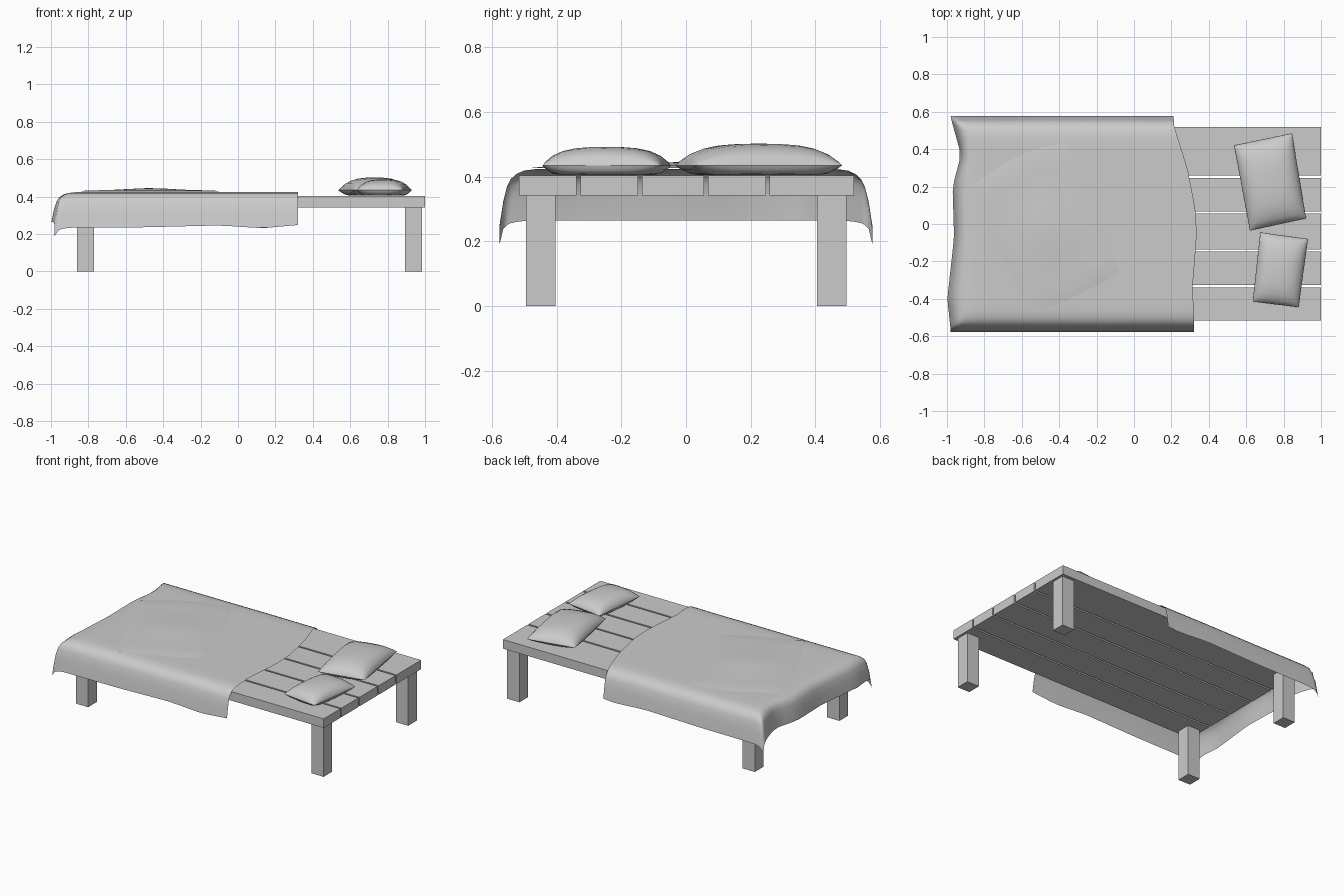
import bpy, math

if "Cube" in bpy.data.objects:
    bpy.data.objects.remove(bpy.data.objects["Cube"])


def lerp_table(table, t):
    """Piecewise linear lookup in a short list of (t, value)."""
    if t <= table[0][0]:
        return table[0][1]
    for (a, va), (b, vb) in zip(table, table[1:]):
        if t <= b:
            return va + (vb - va) * (t - a) / (b - a)
    return table[-1][1]


def add_mesh(name, verts, faces, smooth=None):
    me = bpy.data.meshes.new(name)
    me.from_pydata(verts, [], faces)
    me.update()
    ob = bpy.data.objects.new(name, me)
    bpy.context.collection.objects.link(ob)
    if smooth:
        bpy.ops.object.select_all(action='DESELECT')
        ob.select_set(True)
        bpy.context.view_layer.objects.active = ob
        bpy.ops.object.shade_smooth_by_angle(angle=math.radians(smooth))
    return ob


def box(name, x0, x1, y0, y1, z0, z1):
    v = [(x, y, z) for x in (x0, x1) for y in (y0, y1) for z in (z0, z1)]
    f = [(0, 1, 3, 2), (4, 6, 7, 5), (0, 4, 5, 1), (2, 3, 7, 6), (0, 2, 6, 4), (1, 5, 7, 3)]
    return add_mesh(name, v, f)


def grid_faces(nu, nv, start=0, flip=False):
    out = []
    for i in range(nu - 1):
        for j in range(nv - 1):
            a = start + i * nv + j
            q = (a, a + nv, a + nv + 1, a + 1)
            out.append(q[::-1] if flip else q)
    return out


def bilinear(c, u, v):
    return [(c[0][k] * (1 - u) + c[1][k] * u) * (1 - v)
            + (c[3][k] * (1 - u) + c[2][k] * u) * v for k in (0, 1)]


# Slatted bed top
edges = [-0.517, -0.333, -0.142, 0.062, 0.253, 0.519]
for i, (a, b) in enumerate(zip(edges, edges[1:])):
    g0 = 0.006 if i else 0
    g1 = 0.006 if i < 4 else 0
    box(f"plank_{i + 1}", -0.88, 1.0, a + g0, b - g1, 0.342, 0.403)

# Four legs
for xn, x in (("foot", -0.86), ("head", 0.893)):
    for yn, y in (("front", -0.495), ("back", 0.405)):
        box(f"{xn}_{yn}_leg", x, x + 0.091, y, y + 0.091, 0, 0.342)

# Blanket: flat on top, draped over the foot end and both sides
TOP = 0.424
DRAPE = [(0, 0), (0.35, 0.03), (0.55, 0.09), (0.7, 0.18), (0.8, 0.31), (0.9, 0.58), (1, 1)]
LEFT = [(-0.57, -0.98), (-0.4, -0.998), (-0.07, -0.962), (0.2, -0.97), (0.37, -0.925), (0.57, -0.98)]
RIGHT = [(-0.57, 0.322), (-0.45, 0.32), (-0.35, 0.312), (-0.07, 0.335), (0.07, 0.33),
         (0.3, 0.285), (0.52, 0.215), (0.57, 0.212)]
HEM = [(-0.98, 0.19), (-0.5, 0.188), (-0.1, 0.178), (0.13, 0.193), (0.33, 0.175)]
INNER, OUTER = 0.46, 0.577
ys = [(-INNER - (OUTER - INNER) * p, d) for p, d in reversed(DRAPE)]
ys += [(-INNER + 2 * INNER * k / 16, 0) for k in range(1, 16)]
ys += [(INNER + (OUTER - INNER) * p, d) for p, d in DRAPE]
xs = [(1, p, d) for p, d in reversed(DRAPE)] + [(0, k / 16, 0) for k in range(1, 17)]
verts = []
for over, p, dx in xs:
    for y, dy in ys:
        if over:
            x = -0.86 + (lerp_table(LEFT, y) + 0.86) * p
        else:
            x = -0.86 + (lerp_table(RIGHT, y) + 0.86) * p
        drop = max(dx * 0.16, dy * lerp_table(HEM, x)) + 0.045 * dx * dy
        verts.append((x, y, TOP - drop))
add_mesh("blanket", verts, grid_faces(len(xs), len(ys)), 60)

# Folded throw lying askew on the blanket
corners = [(-0.55, -0.48), (-0.08, -0.265), (-0.35, 0.44), (-0.865, 0.205)]
N = 15
verts = []
for i in range(N):
    for j in range(N):
        u, v = i / (N - 1), j / (N - 1)
        x, y = bilinear(corners, u, v)
        y += 0.045 * math.sin(math.pi * u) * v - 0.012 * math.sin(math.pi * u) * (1 - v)
        x -= 0.02 * math.sin(math.pi * v) * (1 - u) - 0.02 * math.sin(math.pi * v) * u
        z = 0.433 + 0.012 * math.exp(-((x + 0.47) ** 2 + (y + 0.03) ** 2) / 0.03)
        if i in (0, N - 1) or j in (0, N - 1):
            z -= 0.006
        verts.append((x, y, z))
add_mesh("throw", verts, grid_faces(N, N), 60)


# Pillows: two bulging sheets joined at a seam
def pillow(name, c, top, n=13):
    seam, base = 0.434, 0.405
    ts = [math.sin(math.pi / 2 * (2 * k / (n - 1) - 1)) for k in range(n)]
    verts = []
    for side in (1, -1):
        for u in ts:
            for v in ts:
                h = max(0, (1 - abs(u) ** 3) * (1 - abs(v) ** 3)) ** 0.55
                x, y = bilinear(c, (u + 1) / 2, (v + 1) / 2)
                z = seam + h * (top - seam) if side > 0 else seam - min(1, 1.6 * h) * (seam - base)
                verts.append((x, y, z))
    faces = grid_faces(n, n) + grid_faces(n, n, n * n, True)
    return add_mesh(name, verts, faces, 60)


pillow("large_pillow", [(0.62, -0.035), (0.92, 0.03), (0.845, 0.485), (0.535, 0.42)], 0.502)
pillow("small_pillow", [(0.635, -0.415), (0.88, -0.445), (0.93, -0.08), (0.675, -0.045)], 0.492)
